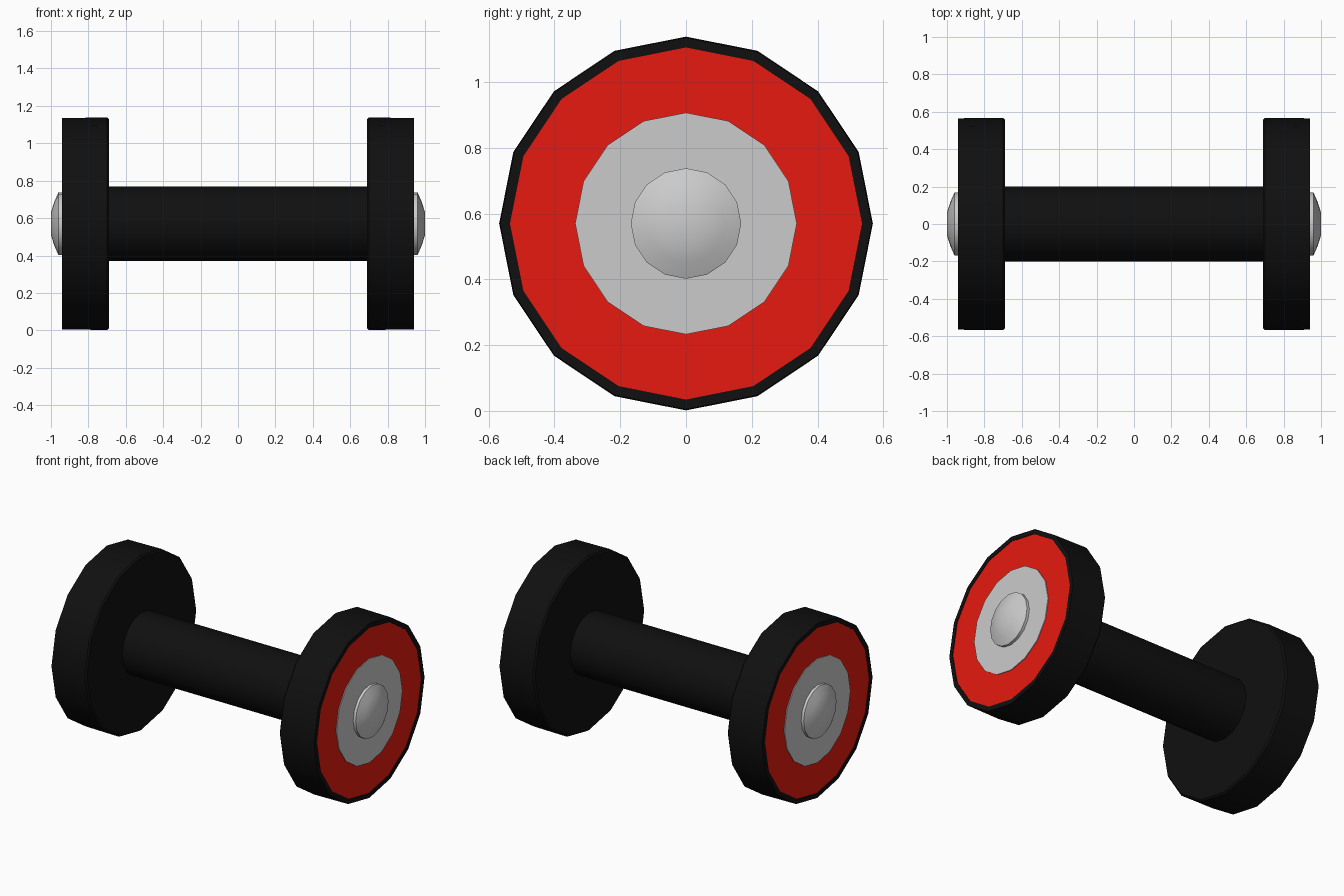
import bpy, bmesh, math

if "Cube" in bpy.data.objects:
    bpy.data.objects.remove(bpy.data.objects["Cube"])

SIDES = 16
AXIS_Z = 0.57


def material(name, color):
    m = bpy.data.materials.new(name)
    m.diffuse_color = color
    m.use_nodes = True
    m.node_tree.nodes["Principled BSDF"].inputs["Base Color"].default_value = m.diffuse_color
    return m


BLACK = material("black_rubber", (0.005, 0.005, 0.005, 1))
RED = material("red_ring", (0.8, 0.01, 0.005, 1))


def lathe(name, profile, mat=None, sign=1):
    """Spin (x, radius) points around the x axis; radius 0 makes a pole."""
    bm = bmesh.new()
    rings = []
    for x, r in profile:
        if r == 0:
            rings.append([bm.verts.new((sign * x, 0, 0))] * SIDES)
        else:
            rings.append([bm.verts.new((sign * x,
                                        r * math.cos(2 * math.pi * i / SIDES),
                                        r * math.sin(2 * math.pi * i / SIDES)))
                          for i in range(SIDES)])
    for a, b in zip(rings, rings[1:]):
        for i in range(SIDES):
            j = (i + 1) % SIDES
            corners = list(dict.fromkeys((a[i], a[j], b[j], b[i])))
            bm.faces.new(corners)
    bmesh.ops.recalc_face_normals(bm, faces=bm.faces)
    # open rings must face outward along their own end
    if all(abs(f.normal.x) > 0.99 for f in bm.faces):
        for f in bm.faces:
            if f.normal.x * sign < 0:
                f.normal_flip()
    mesh = bpy.data.meshes.new(name)
    bm.to_mesh(mesh)
    bm.free()
    if mat:
        mesh.materials.append(mat)
    obj = bpy.data.objects.new(name, mesh)
    obj.location.z = AXIS_Z
    bpy.context.collection.objects.link(obj)
    bpy.context.view_layer.objects.active = obj
    bpy.ops.object.select_all(action='DESELECT')
    obj.select_set(True)
    bpy.ops.object.shade_smooth_by_angle(angle=math.radians(30))
    return obj


# Grip bar between the weights
lathe("handle", [(-0.70, 0), (-0.70, 0.2), (0.70, 0.2), (0.70, 0)], BLACK)

for side, s in (("left", -1), ("right", 1)):
    # Weight disc with a small inner chamfer and a shallow recessed face
    lathe(side + "_weight",
          [(0.69, 0), (0.69, 0.558), (0.70, 0.568), (0.94, 0.565),
           (0.94, 0.535), (0.934, 0.535), (0.934, 0)], BLACK, s)
    # Coloured ring on the outer face
    lathe(side + "_ring", [(0.937, 0.535), (0.937, 0.33)], RED, s)
    # Metal plate
    lathe(side + "_plate",
          [(0.93, 0), (0.93, 0.337), (0.942, 0.337), (0.942, 0)], None, s)
    # Domed end cap
    lathe(side + "_cap",
          [(0.935, 0), (0.935, 0.168), (0.96, 0.168), (0.982, 0.118),
           (1.0, 0.06), (1.0, 0)], None, s)
